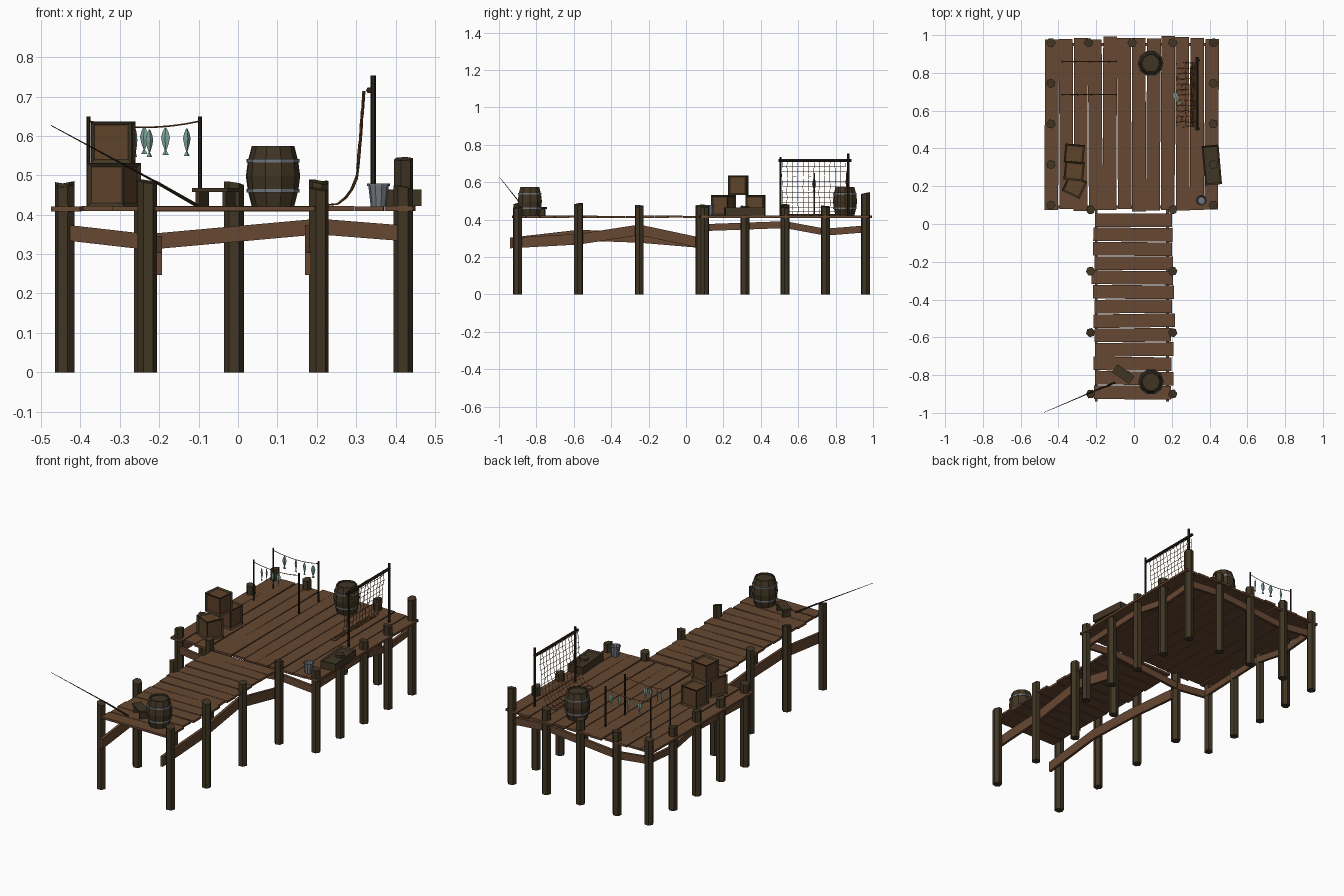
import bpy, bmesh, random
from math import radians, pi, cos, sin
from mathutils import Vector, Matrix

random.seed(4)
if "Cube" in bpy.data.objects:
    bpy.data.objects.remove(bpy.data.objects["Cube"])


def material(name, r, g, b):
    m = bpy.data.materials.new(name)
    m.use_nodes = True
    m.diffuse_color = (r, g, b, 1)
    m.node_tree.nodes["Principled BSDF"].inputs["Base Color"].default_value = (r, g, b, 1)
    return m


PLANK = material("plank brown", .135, .064, .032)
DARK = material("dark wood", .052, .036, .017)
BLACK = material("rod wood", .022, .016, .009)
PANEL = material("crate panel", .112, .056, .024)
METAL = material("metal", .17, .19, .22)
FISH = material("fish teal", .22, .38, .34)
ROPE = material("rope", .28, .12, .035)


def add(name, bm, mats, loc=(0, 0, 0), rot=(0, 0, 0)):
    bmesh.ops.recalc_face_normals(bm, faces=bm.faces)
    me = bpy.data.meshes.new(name)
    bm.to_mesh(me)
    bm.free()
    for m in mats:
        me.materials.append(m)
    ob = bpy.data.objects.new(name, me)
    ob.location, ob.rotation_euler = loc, rot
    bpy.context.collection.objects.link(ob)
    return ob


def box(name, size, loc, mat, turn=0):
    bm = bmesh.new()
    bmesh.ops.create_cube(bm, size=1)
    bmesh.ops.scale(bm, vec=size, verts=bm.verts)
    return add(name, bm, [mat], loc, (0, 0, radians(turn)))


def lathe(bm, profile, sides, flat=1.0, phase=0.0, cap=True):
    """Rings of (radius, height) joined into a shell."""
    rings = []
    for r, z in profile:
        rings.append([bm.verts.new((r * cos(phase + 2 * pi * i / sides),
                                    flat * r * sin(phase + 2 * pi * i / sides), z))
                      for i in range(sides)])
    for a, b in zip(rings, rings[1:]):
        for i in range(sides):
            j = (i + 1) % sides
            bm.faces.new((a[i], a[j], b[j], b[i]))
    bm.faces.new(rings[0])
    if cap:
        bm.faces.new(rings[-1])


def rod(name, a, b, r1, r2, mat, sides=6):
    a, b = Vector(a), Vector(b)
    bm = bmesh.new()
    lathe(bm, [(r1, 0), (r2, (b - a).length)], sides)
    rot = (b - a).to_track_quat('Z', 'Y').to_euler()
    return add(name, bm, [mat], a, rot)


def beam(name, points, height, thick):
    """Bent rail: a rectangle swept through the points."""
    bm = bmesh.new()
    pts = [Vector(p) for p in points]
    run = (pts[-1] - pts[0]).to_2d().normalized()
    side = Vector((-run.y, run.x, 0)) * thick / 2
    up = Vector((0, 0, height / 2))
    rings = [[bm.verts.new(p + s * side + u * up)
              for s, u in ((-1, -1), (1, -1), (1, 1), (-1, 1))] for p in pts]
    for a, b in zip(rings, rings[1:]):
        for i in range(4):
            bm.faces.new((a[i], a[i - 1], b[i - 1], b[i]))
    bm.faces.new(rings[0])
    bm.faces.new(rings[-1])
    add(name, bm, [PLANK])


def jitter(amount):
    return random.uniform(-amount, amount)


# Deck planks, with uneven ends
for i in range(12):
    box("platform_plank", (.073, .91 + jitter(.012), .012),
        (-.436 + i * .077, .53 + jitter(.006), .415 + jitter(.001)), PLANK, jitter(.4))
for i in range(13):
    box("pier_plank", (.42 + jitter(.015), .072, .012),
        (-.004 + jitter(.006), .02 - i * .076, .415 + jitter(.001)), PLANK, jitter(1))

# Posts with slightly slanted tops
posts = [(x, y) for x in (-.44, .42) for y in (.10, .315, .53, .745, .96)]
posts += [(x, .96) for x in (-.24, -.01, .205)]
posts += [(x, y) for x in (-.23, .205) for y in (.075, -.25, -.575, -.90)]
for x, y in posts:
    top = .542 if (x, y) == (.42, .96) else .475 + jitter(.01)
    bm = bmesh.new()
    lathe(bm, [(.025, 0), (.025, top)], 6, phase=jitter(.3))
    sx, sy = jitter(.2), jitter(.2)
    for v in bm.verts:
        if v.co.z > .1:
            v.co.z += sx * v.co.x + sy * v.co.y
    add("post", bm, [DARK], (x, y, 0))

# Rails between the posts
for y in (.09, .95):
    beam("cross_rail", [(-.44, y, .355), (-.23, y, .331), (.205, y, .37), (.42, y, .353)], .04, .015)
for x in (-.425, .405):
    beam("side_rail", [(x, .09, .357), (x, .53, .373), (x, .745, .333), (x, .96, .35)], .037, .015)
beam("pier_rail_right", [(.178, -.94, .275), (.178, -.575, .295), (.178, -.25, .345), (.178, .08, .275)], .057, .015)
beam("pier_rail_left", [(-.2, -.94, .275), (-.2, -.575, .317), (-.2, -.25, .305), (-.2, .08, .277)], .057, .015)

# Barrels with metal hoops
for x, y in ((.088, .85), (.09, -.835)):
    bm = bmesh.new()
    lathe(bm, [(.053, 0), (.063, .04), (.068, .077), (.063, .115), (.053, .154),
               (.047, .154), (.046, .146)], 10)
    add("barrel", bm, [DARK], (x, y, .421))
    for z in (.036, .112):
        bm = bmesh.new()
        lathe(bm, [(.064, z), (.066, z), (.066, z + .008), (.064, z + .008)], 10)
        add("barrel_hoop", bm, [METAL], (x, y, .421))


# Crates: dark frame with sunken panels
def crate(name, size, loc, turn, panel, rim, top_only=False):
    bm = bmesh.new()
    bmesh.ops.create_cube(bm, size=1)
    bmesh.ops.scale(bm, vec=size, verts=bm.verts)
    bm.normal_update()
    faces = [f for f in bm.faces if f.normal.z > .5 or (not top_only and f.normal.z > -.5)]
    bmesh.ops.inset_individual(bm, faces=faces, thickness=rim, depth=-.007)
    for f in faces:
        f.material_index = 1
    add(name, bm, [DARK, panel], loc, (0, 0, radians(turn)))


crate("crate_back", (.104, .1, .11), (-.316, .372, .476), -5, PANEL, .013)
crate("crate_front", (.104, .1, .11), (-.315, .2, .476), -25, PANEL, .013)
crate("crate_top", (.104, .1, .106), (-.317, .28, .584), -6, PANEL, .013)
crate("tray", (.09, .21, .042), (.412, .312, .443), 5, DARK, .012, True)

# Stool by the rod
box("stool_seat", (.11, .05, .011), (-.057, -.795, .463), DARK, -35)
for s in (-1, 1):
    box("stool_leg", (.012, .042, .037), (-.057 + s * .034, -.795 - s * .024, .439), DARK, -35)

# Fishing rod
rod("rod_handle", (-.1, -.84, .421), (-.21, -.884, .484), .005, .004, BLACK)
rod("rod_tip", (-.21, -.884, .484), (-.475, -.997, .627), .003, .001, BLACK)

# Bucket, open at the top
bm = bmesh.new()
lathe(bm, [(.02, 0), (.026, .052), (.029, .052), (.029, .058), (.025, .058), (.019, .008)], 10)
add("bucket", bm, [METAL], (.357, .125, .421))

# Net frame
rod("net_pole", (.343, .505, .415), (.343, .505, .735), .007, .007, BLACK)
rod("net_pole", (.343, .867, .415), (.343, .867, .753), .007, .007, BLACK)
rod("net_bar", (.333, .495, .716), (.333, .885, .716), .008, .008, BLACK)

# Net hanging from the bar and trailing on the deck
fall = [Vector(p) for p in ((.32, .714), (.311, .6), (.302, .495), (.285, .455), (.259, .428), (.225, .424))]


def along(path, d):
    for a, b in zip(path, path[1:]):
        step = (b - a).length
        if d <= step:
            return a.lerp(b, d / step)
        d -= step
    return path[-1]


length = sum((b - a).length for a, b in zip(fall, fall[1:]))
rows, cols = 12, 12
bm = bmesh.new()
grid = []
for r in range(rows + 1):
    p = along(fall, length * r / rows)
    grid.append([bm.verts.new((p.x + jitter(.003), .512 + c * .0286 + jitter(.003), p.y))
                 for c in range(cols + 1)])
for a, b in zip(grid, grid[1:]):
    for c in range(cols):
        bm.faces.new((a[c], a[c + 1], b[c + 1], b[c]))
net = add("net", bm, [ROPE])
wire = net.modifiers.new("strands", 'WIREFRAME')
wire.thickness = .0035
wire.use_even_offset = False


# Fish, nose up
def fish(loc, rot):
    bm = bmesh.new()
    lathe(bm, [(.002, 0), (.008, -.012), (.0115, -.026), (.008, -.042), (.002, -.058),
               (.009, -.07), (.004, -.066)], 4, flat=.4)
    add("fish", bm, [FISH], loc, rot)


# Drying lines with hanging fish
lines = ((.86, (-.31, -.238, -.184, -.13)), (.685, (-.33, -.3, -.26, -.225)))
for y, spots in lines:
    for x in (-.38, -.096):
        rod("line_pole", (x, y, .415), (x, y, .65), .005, .005, BLACK)
    sag = [(x, y, .622 + .016 * ((x + .238) / .142) ** 2)
           for x in (-.38 + i * .0355 for i in range(9))]
    for a, b in zip(sag, sag[1:]):
        rod("line_rope", a, b, .002, .002, ROPE, 4)
    for x in spots:
        turn = jitter(.6) if y > .8 else jitter(1.5)
        fish((x, y, .624 - random.uniform(0, .008)), (0, 0, turn))
fish((.21, .7, .426), (radians(90), 0, radians(205)))
